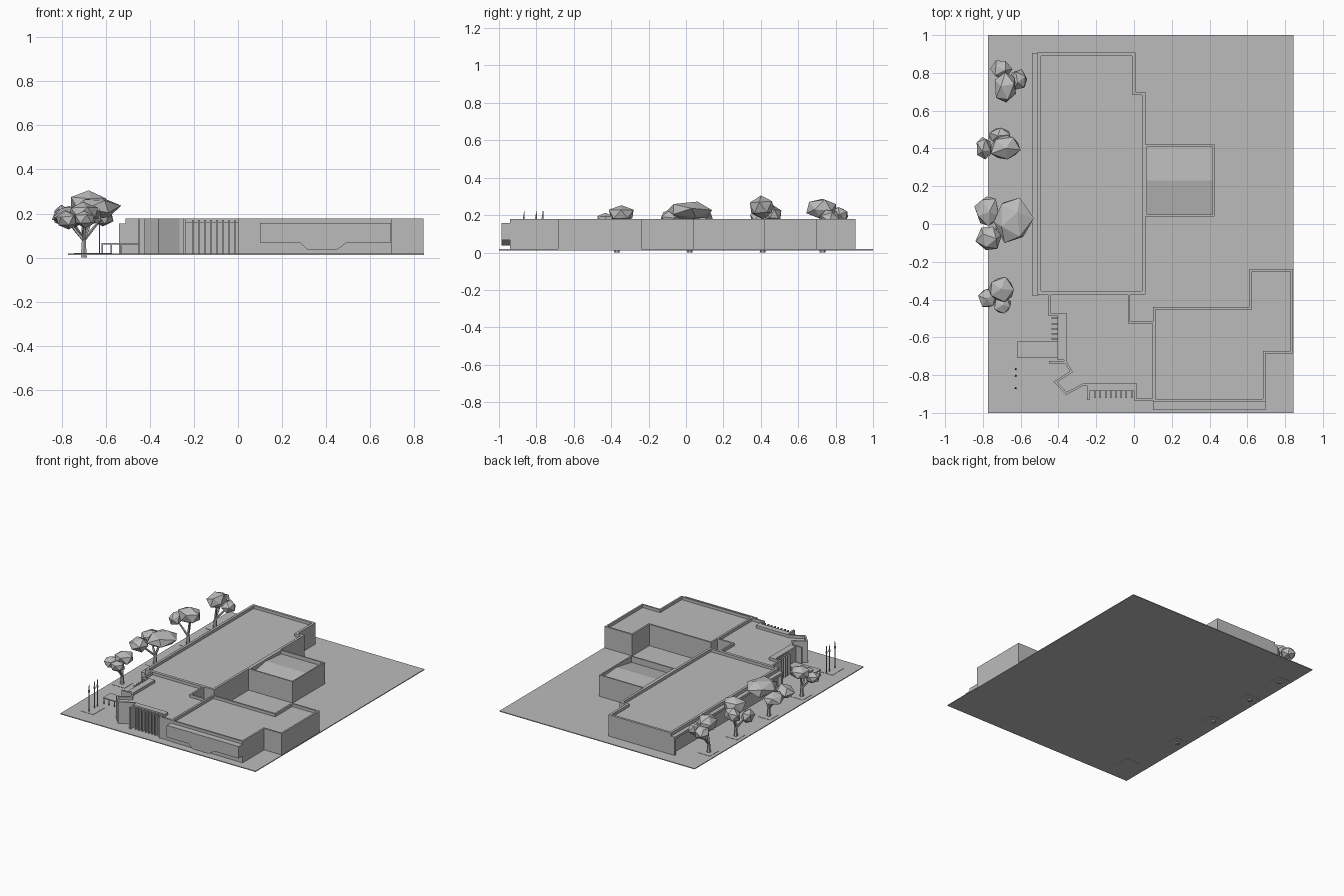
import bpy, bmesh, math, random
from mathutils import Vector, Matrix

if "Cube" in bpy.data.objects:
    bpy.data.objects.remove(bpy.data.objects["Cube"])

random.seed(4)
grey = bpy.data.materials.new("plain grey")
grey.diffuse_color = (0.5, 0.5, 0.5, 1)
grey.use_nodes = True
grey.node_tree.nodes["Principled BSDF"].inputs["Base Color"].default_value = grey.diffuse_color
G, TOP, ROOF = 0.018, 0.178, 0.157   # ground, parapet and roof heights


def finish(name, bm):
    bmesh.ops.recalc_face_normals(bm, faces=bm.faces)
    me = bpy.data.meshes.new(name)
    bm.to_mesh(me)
    bm.free()
    me.materials.append(grey)
    ob = bpy.data.objects.new(name, me)
    bpy.context.collection.objects.link(ob)
    return ob


def box(name, x0, x1, y0, y1, z0, z1):
    bm = bmesh.new()
    bmesh.ops.create_cube(bm, size=1)
    for v in bm.verts:
        v.co = ((x0 + x1) / 2 + v.co.x * (x1 - x0), (y0 + y1) / 2 + v.co.y * (y1 - y0),
                (z0 + z1) / 2 + v.co.z * (z1 - z0))
    return finish(name, bm)


def block(name, outline, wall=0.016, roof=ROOF):
    """Flat-roofed wing with a parapet round a sunken roof."""
    bm = bmesh.new()
    base = bm.faces.new([bm.verts.new((x, y, G)) for x, y in outline])
    ext = bmesh.ops.extrude_face_region(bm, geom=[base], use_keep_orig=True)
    top = [g for g in ext["geom"] if isinstance(g, bmesh.types.BMFace)][0]
    for v in top.verts:
        v.co.z = TOP
    bmesh.ops.recalc_face_normals(bm, faces=bm.faces)
    bmesh.ops.inset_individual(bm, faces=[top], thickness=wall, use_even_offset=True)
    deck = bmesh.ops.extrude_discrete_faces(bm, faces=[top])["faces"][0]
    for v in deck.verts:
        v.co.z = roof
    return finish(name, bm)


def rod(bm, a, b, r0, r1, sides=6):
    a, b = Vector(a), Vector(b)
    d = b - a
    m = Matrix.Translation((a + b) / 2) @ d.to_track_quat('Z', 'Y').to_matrix().to_4x4()
    bmesh.ops.create_cone(bm, cap_ends=True, segments=sides, radius1=r0, radius2=r1,
                          depth=d.length, matrix=m)


# site slab
box("site_slab", -0.772, 0.845, -1, 1, 0.012, G)

# long main wing, with the lower frame along its left side
block("main_wing", [(-.51, -.373), (.061, -.373), (.061, .70), (.008, .70), (.008, .907), (-.51, .907)], 0.018)
box("side_frame_top", -.54, -.505, -.378, .905, .135, .154)
box("side_frame_front", -.54, -.505, -.378, -.36, G, .14)
box("side_frame_back", -.54, -.505, .887, .905, G, .14)

# entrance wing with folded front wall
block("entrance_wing", [(-.455, -.365), (-.455, -.484), (-.37, -.484), (-.37, -.73), (-.34, -.78),
                        (-.425, -.835), (-.36, -.905), (-.265, -.855), (0, -.855), (0, -.935),
                        (.11, -.935), (.11, -.515), (-.02, -.515), (-.02, -.365)], 0.012)
box("entrance_side_wall", -.45, -.365, -.738, -.725, G, TOP)
box("front_screen_end", -.25, -.236, -.932, -.85, G, TOP)
box("front_screen_lintel", -.25, 0, -.885, -.85, .16, TOP)
for i in range(8):
    x = -.205 + i * .0275
    box("front_fin", x - .004, x + .004, -.922, -.885, G, .17)
for i in range(5):
    y = -.50 - i * .027
    box("side_fin", -.437, -.405, y - .004, y + .004, G, .17)
box("side_screen_wall", -.405, -.365, -.72, -.48, G, TOP)

# entrance canopy on thin posts
box("canopy", -.62, -.40, -.71, -.623, .06, .067)
for x in (-.616, -.575, -.53):
    for y in (-.705, -.628):
        box("canopy_post", x - .003, x + .003, y - .003, y + .003, G, .062)

# stepped right wing
block("right_wing", [(.10, -.44), (.10, -.94), (.697, -.94), (.697, -.685), (.842, -.685),
                     (.842, -.238), (.612, -.238), (.612, -.44)], 0.013)

# hanging front panel with a dropped middle
bm = bmesh.new()
prof = [(.10, .157), (.10, .068), (.28, .068), (.315, .037), (.45, .037), (.495, .068), (.695, .068), (.695, .157)]
f = bm.faces.new([bm.verts.new((x, -.986, z)) for x, z in prof])
r = bmesh.ops.extrude_face_region(bm, geom=[f], use_keep_orig=True)
bmesh.ops.translate(bm, vec=(0, .05, 0), verts=[g for g in r["geom"] if isinstance(g, bmesh.types.BMVert)])
finish("front_panel", bm)

# rear hall with pitched roof between its parapets
block("rear_hall", [(.06, .04), (.425, .04), (.425, .42), (.06, .42)], 0.01, 0.13)
bm = bmesh.new()
rows = [[bm.verts.new((x, y, z)) for x in (.07, .415)] for y, z in ((.05, .133), (.23, .165), (.41, .15))]
for a, b in zip(rows, rows[1:]):
    bm.faces.new((a[0], a[1], b[1], b[0]))
finish("hall_roof", bm)

# flag poles on a pad
box("flag_pad", -.68, -.575, -.89, -.76, .011, .020)
for y in (-.765, -.80, -.865):
    bm = bmesh.new()
    rod(bm, (-.628, y, G), (-.628, y, .222), .0025, .002)
    rod(bm, (-.626, y - .004, .165), (-.628, y, .212), .007, .002, 4)
    finish("flag_pole", bm)

# trees: trunk position, then crown blobs (x, y, z, rx, ry, rz)
trees = [
    (.73, [(-.68, .725, .235, .065, .09, .06), (-.705, .82, .20, .058, .05, .045), (-.615, .765, .185, .05, .055, .045)]),
    (.41, [(-.68, .405, .242, .088, .07, .066), (-.795, .40, .19, .045, .065, .05), (-.71, .465, .20, .065, .045, .05)]),
    (.02, [(-.645, .02, .225, .105, .13, .055), (-.775, .065, .19, .07, .09, .045), (-.765, -.075, .185, .068, .072, .05)]),
    (-.37, [(-.705, -.345, .205, .075, .07, .048), (-.775, -.39, .17, .05, .055, .04), (-.695, -.43, .175, .05, .045, .04)]),
]
for ty, blobs in trees:
    box("tree_pad", -.745, -.645, ty - .05, ty + .05, .011, .020)
    bm = bmesh.new()
    fork = (-.70, ty, .08)
    rod(bm, (-.70, ty, 0), fork, .016, .010)
    for b in blobs:
        rod(bm, fork, b[:3], .009, .005, 5)
    finish("tree_trunk", bm)
    for x, y, z, rx, ry, rz in blobs:
        bm = bmesh.new()
        bmesh.ops.create_icosphere(bm, subdivisions=1, radius=1)
        rot = Matrix.Rotation(random.uniform(0, 6), 3, 'Z') @ Matrix.Rotation(random.uniform(-.5, .5), 3, 'X')
        for v in bm.verts:
            c = rot @ v.co * random.uniform(.92, 1.12)
            v.co = (max(x + c.x * rx, -.85), y + c.y * ry, z + c.z * rz)
        finish("tree_crown", bm)
